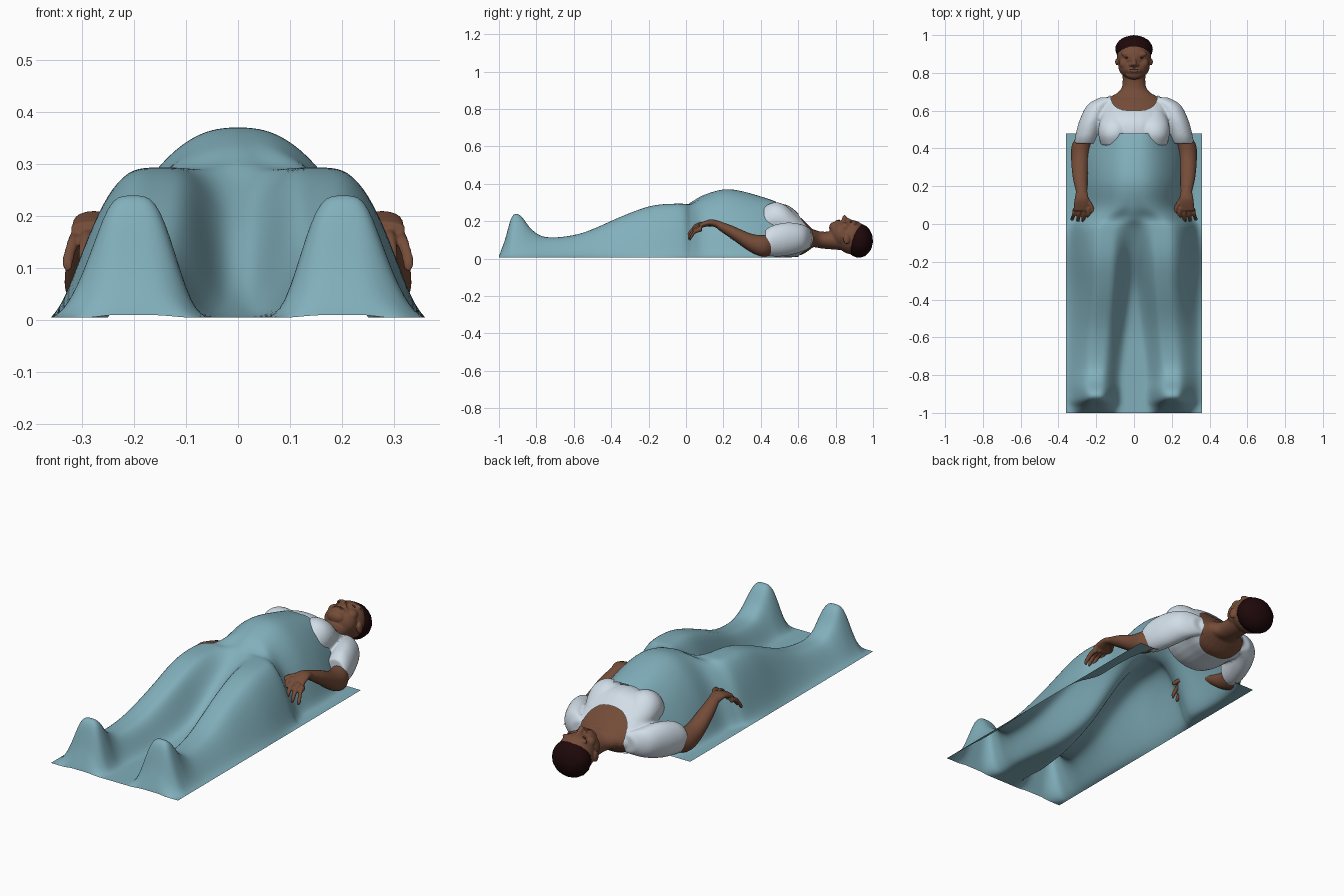
import bpy, bmesh, math, random
from mathutils import Vector

random.seed(4)
if "Cube" in bpy.data.objects:
    bpy.data.objects.remove(bpy.data.objects["Cube"], do_unlink=True)


def material(name, r, g, b):
    m = bpy.data.materials.new(name)
    m.use_nodes = True
    m.diffuse_color = (r, g, b, 1)
    node = m.node_tree.nodes["Principled BSDF"]
    node.inputs["Base Color"].default_value = (r, g, b, 1)
    node.inputs["Roughness"].default_value = 0.8
    return m


SKIN = material("brown skin", .175, .072, .04)
LIPS = material("dark lips", .155, .056, .036)
EYES = material("dark eyes", .08, .024, .018)
HAIR = material("dark hair", .013, .0025, .003)
SHIRT = material("white cloth", .68, .77, .85)
BLANKET = material("teal cloth", .22, .43, .5)


def spline(rows, steps):
    """Smooth in-between rows (Catmull-Rom) through a short list of stations."""
    out = []
    for i in range(len(rows) - 1):
        a, b, c, d = (rows[max(0, min(len(rows) - 1, i + k))] for k in (-1, 0, 1, 2))
        for s in range(steps):
            t = s / steps
            out.append([q + .5 * t * (r - p + t * (2 * p - 5 * q + 4 * r - w + t * (3 * (q - r) + w - p)))
                        for p, q, r, w in zip(a, b, c, d)])
    return out + [list(rows[-1])]


def finish(name, bm, mat):
    bmesh.ops.recalc_face_normals(bm, faces=bm.faces)
    mesh = bpy.data.meshes.new(name)
    for f in bm.faces:
        f.smooth = True
    bm.to_mesh(mesh)
    bm.free()
    mesh.materials.append(mat)
    ob = bpy.data.objects.new(name, mesh)
    bpy.context.collection.objects.link(ob)
    return ob


def loft(name, rows, mat, sides=28, steps=5):
    """Closed tube along y; each station is x, y, z, half width, half height."""
    bm = bmesh.new()
    rings = []
    for x, y, z, rx, rz in spline(rows, steps):
        turns = [math.tau * k / sides for k in range(sides)]
        rings.append([bm.verts.new((x + rx * math.cos(a), y, z + rz * math.sin(a))) for a in turns])
    for lo, hi in zip(rings, rings[1:]):
        for k in range(sides):
            n = (k + 1) % sides
            bm.faces.new((lo[k], lo[n], hi[n], hi[k]))
    bm.faces.new(rings[0])
    bm.faces.new(rings[-1])
    return finish(name, bm, mat)


def ball(name, centre, radii, mat, rough=0):
    bm = bmesh.new()
    bmesh.ops.create_uvsphere(bm, u_segments=36, v_segments=22, radius=1)
    for v in bm.verts:
        bump = 1 + random.uniform(-rough, rough)
        v.co = Vector(c + p * r * bump for c, p, r in zip(centre, v.co, radii))
    return finish(name, bm, mat)


def fuse(name, parts, voxel):
    """Join overlapping parts into one soft skin."""
    bpy.ops.object.select_all(action='DESELECT')
    for p in parts:
        p.select_set(True)
    ob = parts[0]
    bpy.context.view_layer.objects.active = ob
    bpy.ops.object.join()
    ob.name = name
    mod = ob.modifiers.new("fuse", 'REMESH')
    mod.mode, mod.voxel_size, mod.use_smooth_shade = 'VOXEL', voxel, True
    bpy.ops.object.modifier_apply(modifier="fuse")
    mod = ob.modifiers.new("soften", 'SMOOTH')
    mod.factor, mod.iterations = .5, 7
    bpy.ops.object.modifier_apply(modifier="soften")
    return ob


def mirrored(rows, side):
    return [(side * r[0], *r[1:]) for r in rows]


# Blanket: y, valley height, ridge x, ridge height, slope width, slope shape
FOLDS = [
    (-1, .004, .207, .01, .113, 1.1, 1.7),
    (-.965, .004, .207, .11, .113, 1.1, 1.7),
    (-.93, .004, .207, .227, .113, 1.1, 1.7),
    (-.885, .004, .207, .232, .113, 1.1, 1.7),
    (-.82, .004, .207, .15, .115, 1.2, 1.6),
    (-.73, .004, .195, .112, .125, 1.5, 1.6),
    (-.55, .01, .175, .137, .145, 1.7, 1.6),
    (-.35, .06, .155, .224, .165, 1.8, 1.5),
    (-.18, .17, .15, .284, .165, 2, 1.25),
    (-.03, .262, .145, .294, .15, 2, .95),
    (.03, .304, .1, .292, .185, 2, .95),
    (.1, .345, .03, .338, .25, 2, .9),
    (.22, .374, .015, .372, .27, 2, .8),
    (.36, .346, .015, .344, .26, 2, .8),
    (.48, .305, .03, .304, .21, 2, .9),
]


def drape(x, valley, ridge, top, width, p, q):
    d, flat = abs(x) - ridge, min(.038, ridge / 4)
    if d < 0:
        t = min(1, max(0, -d - flat) / min(ridge - flat, .1))
        return top + (valley - top) * t * t * (3 - 2 * t)
    t = min(1, max(0, d - flat) / width)
    return top * (1 - t ** p) ** q


bm = bmesh.new()
COLS = 72
grid = [[bm.verts.new((.36 * (2 * i / COLS - 1), row[0],
                       max(.005, drape(.36 * (2 * i / COLS - 1), *row[1:]))))
         for i in range(COLS + 1)] for row in spline(FOLDS, 8)]
for lo, hi in zip(grid, grid[1:]):
    for i in range(COLS):
        bm.faces.new((lo[i], lo[i + 1], hi[i + 1], hi[i]))
inner = [v for v in bm.verts if not v.is_boundary]
for _ in range(10):
    bmesh.ops.smooth_vert(bm, verts=inner, factor=.5, use_axis_z=True)
finish("blanket", bm, BLANKET)

# Torso, shared by the shirt and the skin below it
TORSO = [(0, .425, .145, .165, .13), (0, .48, .15, .185, .145), (0, .55, .144, .19, .138),
         (0, .62, .118, .18, .105), (0, .665, .11, .15, .07), (0, .69, .105, .11, .045)]
BUST = [(.108, .415, .195, .065, .08), (.105, .47, .213, .083, .088), (.1, .53, .203, .085, .083),
        (.1, .6, .155, .06, .065)]
SLEEVE = [(.12, .67, .108, .06, .045), (.185, .63, .11, .062, .07), (.222, .55, .105, .066, .088),
          (.246, .47, .095, .064, .085), (.255, .425, .085, .058, .07)]
ARM = [(.245, .48, .085, .045, .055), (.275, .42, .068, .053, .058), (.285, .35, .083, .048, .05),
       (.285, .25, .138, .04, .037), (.277, .17, .18, .03, .024)]
PALM = [(.277, .18, .178, .028, .022), (.277, .13, .192, .038, .018), (.277, .07, .175, .045, .014)]
THUMB = [(.255, .14, .185, .014, .014), (.225, .09, .185, .012, .013), (.212, .045, .175, .01, .01)]

# Shirt with sleeves and a scooped neckline
parts = [loft("shirt", TORSO, SHIRT)]
for side in (-1, 1):
    parts.append(loft("sleeve", mirrored(SLEEVE, side), SHIRT))
    parts.append(loft("bust", mirrored(BUST, side), SHIRT))
shirt = fuse("shirt", parts, .006)
bm = bmesh.new()
bm.from_mesh(shirt.data)


def in_neckline(p):
    return (abs(p.x) / .125) ** 2.8 + (abs(p.y - .7) / .1) ** 2.8 < 1


bmesh.ops.delete(bm, geom=[f for f in bm.faces if in_neckline(f.calc_center_median())], context='FACES')
for _ in range(4):
    hem = {v: [e.other_vert(v).co for e in v.link_edges if e.is_boundary]
           for v in bm.verts if v.is_boundary}
    moved = {v: (v.co + sum(near, Vector()) / len(near)) / 2 for v, near in hem.items()}
    for v, co in moved.items():
        v.co = co
bm.to_mesh(shirt.data)
bm.free()

# Skin: chest, neck, head, arms and hands
chest = [(x, y - .004, z, rx - .007, rz - .007) for x, y, z, rx, rz in TORSO[1:]]
NECK = [(0, .65, .11, .14, .055), (0, .685, .108, .1, .047), (0, .72, .1, .066, .045),
        (0, .77, .098, .06, .048), (0, .84, .105, .065, .06)]
NOSE = [(0, .89, .198, .008, .008), (0, .865, .205, .011, .014), (0, .846, .217, .015, .018),
        (0, .834, .206, .013, .01)]
parts = [loft("chest", chest, SKIN), loft("neck", NECK, SKIN), loft("nose", NOSE, SKIN),
         ball("skull", (0, .885, .115), (.09, .085, .091), SKIN),
         ball("jaw", (0, .832, .13), (.083, .064, .073), SKIN),
         ball("chin", (0, .792, .165), (.045, .027, .031), SKIN),
         ball("muzzle", (0, .815, .187), (.04, .024, .02), SKIN)]
for side in (-1, 1):
    parts += [loft("arm", mirrored(ARM, side), SKIN), loft("palm", mirrored(PALM, side), SKIN),
              loft("thumb", mirrored(THUMB, side), SKIN, 12),
              ball("ear", (side * .09, .858, .105), (.01, .018, .028), SKIN),
              ball("brow", (side * .037, .9, .187), (.032, .015, .012), SKIN),
              ball("cheek", (side * .046, .85, .167), (.032, .032, .026), SKIN),
              ball("nostril", (side * .016, .843, .203), (.011, .01, .01), SKIN)]
    for k in range(4):
        base, tip, drop = .243 + .023 * k, .237 + .03 * k, .008 * k
        reach = .006 + .006 * abs(k - 1)
        finger = [(base, .085, .182 - drop, .012, .014), (base * .6 + tip * .4, .05, .171 - drop, .011, .014),
                  (tip, reach + .01, .14 - drop, .011, .014), (tip, reach, .125 - drop, .009, .011)]
        parts.append(loft("finger", mirrored(finger, side), SKIN, 12))
fuse("body", parts, .004)

# Face details and hair
for side, label in ((-1, "right"), (1, "left")):
    ball(label + "_eye", (side * .036, .881, .194), (.014, .005, .007), EYES)
ball("upper_lip", (0, .818, .202), (.026, .005, .006), LIPS)
ball("lower_lip", (0, .808, .201), (.023, .006, .006), LIPS)
ball("hair", (0, .925, .096), (.099, .074, .09), HAIR, .014)
